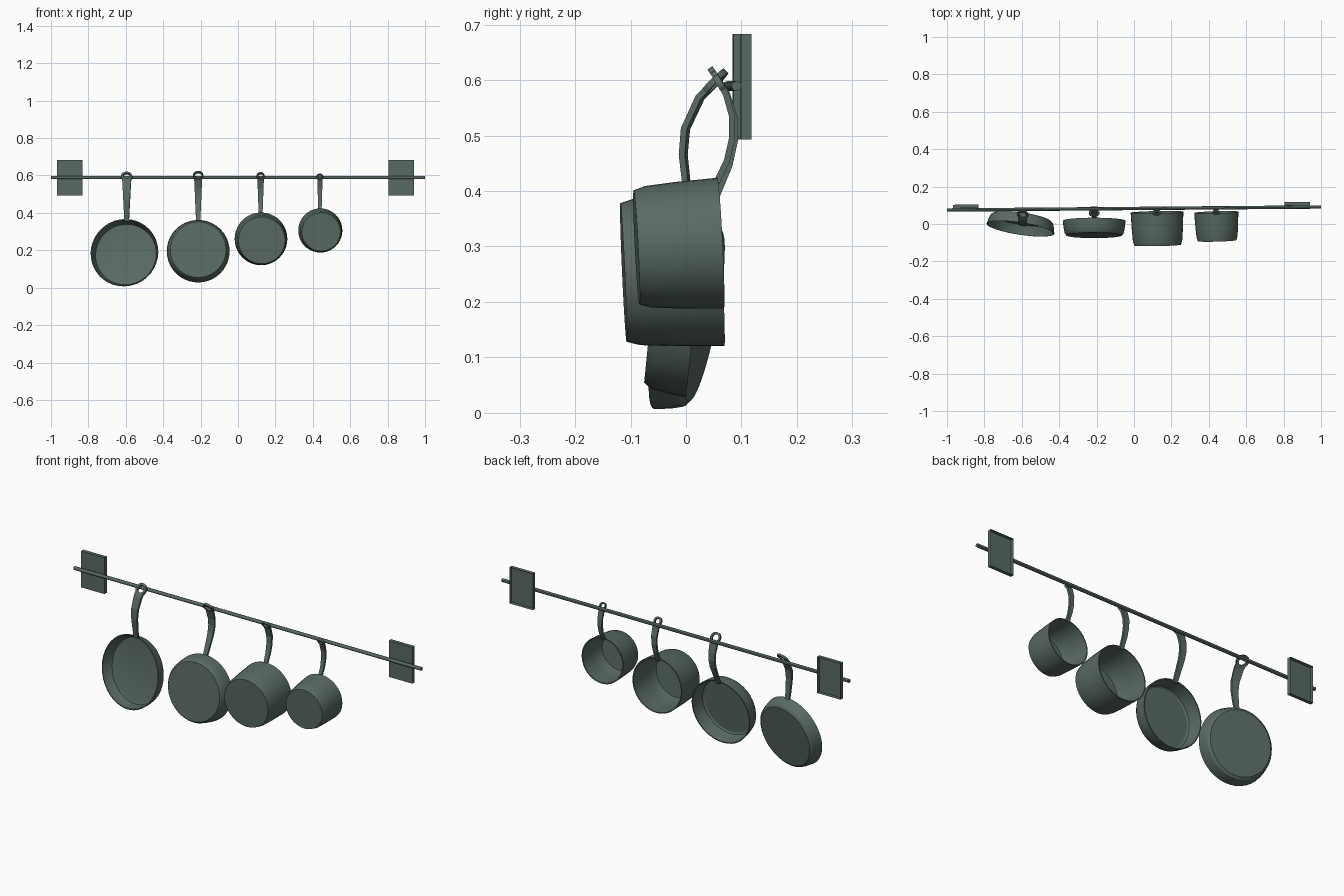
import bpy, bmesh, math
from mathutils import Matrix, Vector

if "Cube" in bpy.data.objects:
    bpy.data.objects.remove(bpy.data.objects["Cube"])

metal = bpy.data.materials.new("dark green grey metal")
metal.diffuse_color = (0.10, 0.145, 0.122, 1)
metal.use_nodes = True
metal.node_tree.nodes["Principled BSDF"].inputs["Base Color"].default_value = metal.diffuse_color


def finish(bm, name, smooth=True):
    bmesh.ops.remove_doubles(bm, verts=bm.verts, dist=1e-5)
    bmesh.ops.recalc_face_normals(bm, faces=bm.faces)
    me = bpy.data.meshes.new(name)
    bm.to_mesh(me)
    bm.free()
    ob = bpy.data.objects.new(name, me)
    bpy.context.collection.objects.link(ob)
    me.materials.append(metal)
    if smooth:
        bpy.ops.object.select_all(action='DESELECT')
        ob.select_set(True)
        bpy.context.view_layer.objects.active = ob
        bpy.ops.object.shade_smooth_by_angle(angle=math.radians(30))
    return ob


# pan body: lathed thin-walled vessel, rim centre at its origin
def pan(name, centre, r_rim, r_floor, depth, floor_side, tilt, yaw):
    t = 0.005
    d = depth * floor_side
    grow = r_rim - r_floor
    r_low, r_mid = r_floor + 0.45 * grow, r_floor + 0.75 * grow
    prof = [(0, d), (r_floor, d), (r_low, d * 0.86), (r_mid, d * 0.5), (r_rim, 0),
            (r_rim - t, 0), (r_mid - t, d * 0.5), (r_low - t, d * 0.86),
            (r_floor - t, d - t * floor_side), (0, d - t * floor_side)]
    bm = bmesh.new()
    vs = [bm.verts.new((r, y, 0)) for r, y in prof]
    es = [bm.edges.new(p) for p in zip(vs, vs[1:])]
    bmesh.ops.spin(bm, geom=vs + es, cent=(0, 0, 0), axis=(0, 1, 0),
                   angle=math.tau, steps=40, use_merge=True)
    bm.transform(Matrix.Translation(centre) @ Matrix.Rotation(yaw, 4, 'Z')
                 @ Matrix.Rotation(tilt, 4, 'X'))
    finish(bm, name)


# handle: flat strap with an eyelet, bent along a path of (y, z) points
def handle(name, x, path, w0, R, hole, yaw=0.0):
    pts = [Vector(p) for p in path]
    lens = [(b - a).length for a, b in zip(pts, pts[1:])]
    total = sum(lens)

    def bend(s, w):
        for i, l in enumerate(lens):
            if s <= l or i == len(lens) - 1:
                p = pts[i].lerp(pts[i + 1], s / l)
                break
            s -= l
        return (x + w * math.cos(yaw), p.x + w * math.sin(yaw), p.y)

    bm = bmesh.new()
    end = total - R - hole * 0.95
    stops = [0]
    for l in lens[:-1]:
        stops.append(stops[-1] + l)
    stops = [s for s in stops if s < end - 0.004] + [end]
    w1 = math.sqrt(R * R - hole * hole)
    rows = []
    for s in stops:
        w = w0 + (w1 - w0) * (s / end)
        rows.append([bm.verts.new(bend(s, k * w)) for k in (-1, 0, 1)])
    for a, b in zip(rows, rows[1:]):
        for i in (0, 1):
            bm.faces.new((a[i], a[i + 1], b[i + 1], b[i]))
    n = 20
    c = total - R
    rings = [[bm.verts.new(bend(c + r * math.cos(k * math.tau / n),
                                r * math.sin(k * math.tau / n)))
              for k in range(n)] for r in (R, hole)]
    for k in range(n):
        j = (k + 1) % n
        bm.faces.new((rings[0][k], rings[0][j], rings[1][j], rings[1][k]))
    ob = finish(bm, name, False)
    m = ob.modifiers.new("thickness", 'SOLIDIFY')
    m.thickness = 0.011
    m.offset = 0


# pans: name, rim centre, rim radius, floor radius, depth, floor side, tilt, yaw
pan("frying_pan", (-0.607, -0.025, 0.187), 0.183, 0.158, 0.06, 1, -0.18, -0.15)
pan("saute_pan", (-0.213, 0.017, 0.195), 0.168, 0.149, 0.078, -1, -0.10, 0.0)
pan("large_saucepan", (0.123, 0.063, 0.261), 0.141, 0.125, 0.176, -1, 0.045, 0.02)
pan("small_saucepan", (0.440, 0.0625, 0.306), 0.118, 0.103, 0.152, -1, 0.05, 0.03)

# handles
handle("frying_pan_handle", -0.595,
       [(0.010, 0.355), (0.000, 0.42), (-0.005, 0.465), (-0.001, 0.512),
        (0.025, 0.568), (0.072, 0.617)], 0.012, 0.031, 0.019, -0.15)
handle("saute_pan_handle", -0.213,
       [(0.033, 0.35), (0.058, 0.405), (0.080, 0.455), (0.089, 0.495),
        (0.087, 0.53), (0.072, 0.58), (0.043, 0.622)], 0.011, 0.028, 0.018)
handle("large_saucepan_handle", 0.121,
       [(0.055, 0.39), (0.078, 0.445), (0.088, 0.49), (0.088, 0.53),
        (0.074, 0.575), (0.048, 0.615)], 0.010, 0.022, 0.013)
handle("small_saucepan_handle", 0.438,
       [(0.055, 0.415), (0.074, 0.455), (0.083, 0.495), (0.083, 0.535),
        (0.072, 0.575), (0.052, 0.608)], 0.009, 0.018, 0.011)

# hanging rail, very slightly turned
a, b = Vector((-1, 0.075, 0.589)), Vector((1, 0.091, 0.589))
bm = bmesh.new()
bmesh.ops.create_cone(bm, cap_ends=True, segments=12, radius1=0.009, radius2=0.009,
                      depth=(b - a).length)
bm.transform(Matrix.Translation((a + b) / 2)
             @ (b - a).to_track_quat('Z', 'Y').to_matrix().to_4x4())
finish(bm, "hanging_rail")

# wall plates with open backs
for name, x, y in (("left_wall_plate", -0.8995, 0.094), ("right_wall_plate", 0.8725, 0.108)):
    bm = bmesh.new()
    bmesh.ops.create_cube(bm, size=1)
    back = [f for f in bm.faces if f.calc_center_median().y > 0.4]
    bmesh.ops.delete(bm, geom=back, context='FACES_ONLY')
    bm.transform(Matrix.Translation((x, y, 0.588)) @ Matrix.Rotation(0.01, 4, 'Z')
                 @ Matrix.Diagonal((0.135, 0.019, 0.19, 1)))
    finish(bm, name, False)
